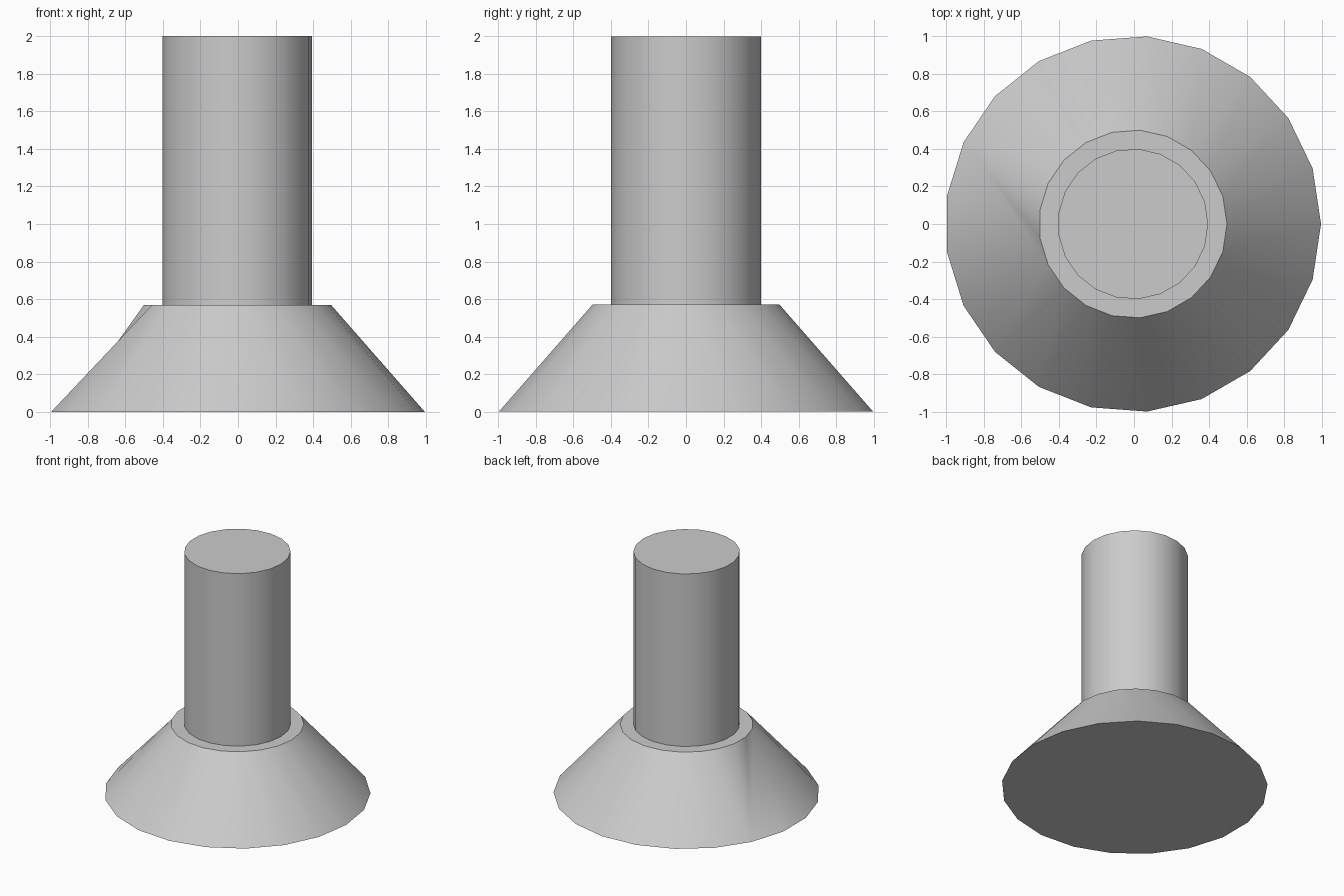
import bpy, bmesh
from math import cos, sin, tau, radians

cube = bpy.data.objects.get("Cube")
if cube:
    bpy.data.objects.remove(cube)

SIDES = 21
SHIFT = -0.0056          # centres the odd-sided outline
HEAD_HEIGHT = 0.57
HEIGHT = 2.0

grey = bpy.data.materials.new("plain_grey")
grey.use_nodes = True
colour = (0.6, 0.6, 0.6, 1)
grey.diffuse_color = colour
grey.node_tree.nodes["Principled BSDF"].inputs["Base Color"].default_value = colour


def ring(bm, radius, z):
    angles = [tau * i / SIDES for i in range(SIDES)]
    return [bm.verts.new((radius * cos(a) + SHIFT, radius * sin(a), z)) for a in angles]


def wall(bm, low, high):
    for i in range(SIDES):
        j = (i + 1) % SIDES
        bm.faces.new((low[i], low[j], high[j], high[i]))


def triangle_wall(bm, low, high, steps):
    """Zip two rings together, advancing one ring per step."""
    i = j = 0
    for step in steps:
        a, b = low[i % SIDES], high[j % SIDES]
        if step == "l":
            i += 1
            bm.faces.new((a, low[i % SIDES], b))
        else:
            j += 1
            bm.faces.new((a, high[j % SIDES], b))


def finish(bm, name):
    mesh = bpy.data.meshes.new(name)
    bm.to_mesh(mesh)
    bm.free()
    mesh.materials.append(grey)
    obj = bpy.data.objects.new(name, mesh)
    bpy.context.collection.objects.link(obj)
    bpy.ops.object.select_all(action="DESELECT")
    obj.select_set(True)
    bpy.context.view_layer.objects.active = obj
    bpy.ops.object.shade_smooth_by_angle(angle=radians(40))


# Conical head: closed base, sloping wall with a slight pleat on the right, flat shoulder
bm = bmesh.new()
base = ring(bm, 1.0, 0)
rim = ring(bm, 0.5, HEAD_HEIGHT)
neck = ring(bm, 0.4, HEAD_HEIGHT)
bm.faces.new(base[::-1])
triangle_wall(bm, base, rim, "lh" * 9 + "hhh" + "lll" + "lh" * 9)
wall(bm, rim, neck)
finish(bm, "conical_head")

# Straight shaft with a flat end
bm = bmesh.new()
foot = ring(bm, 0.4, HEAD_HEIGHT)
tip = ring(bm, 0.4, HEIGHT)
wall(bm, foot, tip)
bm.faces.new(tip)
finish(bm, "shaft")
